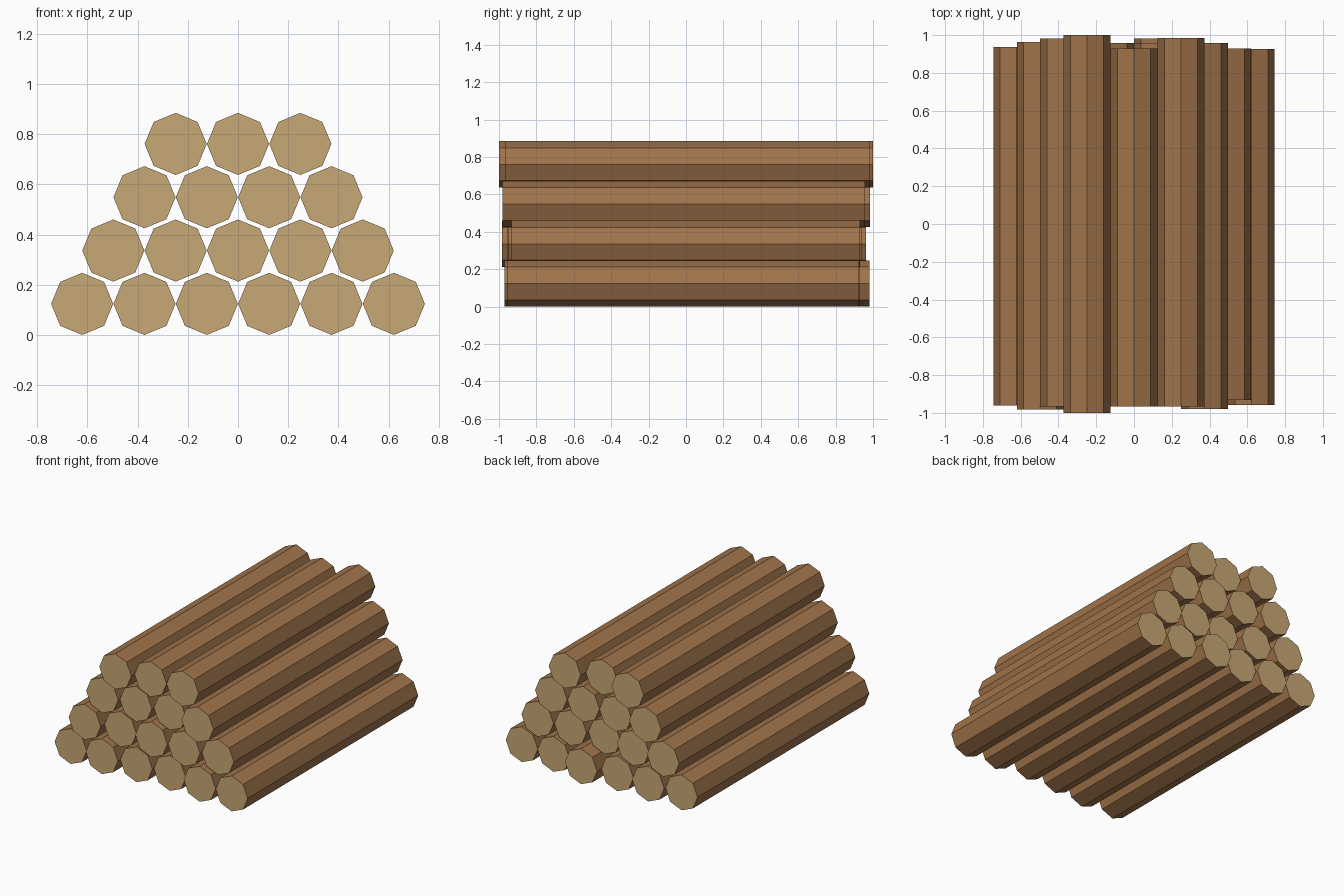
import bpy
import bmesh
import math

default = bpy.data.objects.get("Cube")
if default:
    bpy.data.objects.remove(default, do_unlink=True)


def make_material(name, rgb):
    mat = bpy.data.materials.new(name)
    mat.use_nodes = True
    color = (*rgb, 1.0)
    mat.diffuse_color = color
    bsdf = next(n for n in mat.node_tree.nodes if n.type == 'BSDF_PRINCIPLED')
    bsdf.inputs["Base Color"].default_value = color
    return mat


bark = make_material("brown bark", (0.352, 0.175, 0.069))
cut_wood = make_material("pale cut wood", (0.578, 0.392, 0.178))

SIDES = 8
RADIUS = 0.1237
SPACING = 0.2485   # between neighbours in a row
RISE = 0.2125      # between rows


def make_log(name, x, z, front, back):
    """Eight-sided log along y with a corner pointing straight up."""
    bm = bmesh.new()
    rings = []
    for y in (front, back):
        ring = []
        for i in range(SIDES):
            a = math.tau * i / SIDES
            ring.append(bm.verts.new((x + RADIUS * math.cos(a), y,
                                      z + RADIUS * math.sin(a))))
        rings.append(ring)
    near, far = rings
    for i in range(SIDES):
        j = (i + 1) % SIDES
        bm.faces.new((near[i], near[j], far[j], far[i]))
    # Sawn ends
    for ring in rings:
        bm.faces.new(ring).material_index = 1
    bmesh.ops.recalc_face_normals(bm, faces=bm.faces)
    mesh = bpy.data.meshes.new(name)
    bm.to_mesh(mesh)
    bm.free()
    mesh.materials.append(bark)
    mesh.materials.append(cut_wood)
    obj = bpy.data.objects.new(name, mesh)
    bpy.context.collection.objects.link(obj)


# Uneven (front, back) reach of each log, bottom row first, from -x to +x
rows = [
    [(.96, .937), (.971, .95), (.945, .936), (.93, .981), (.955, .93), (.957, .926)],
    [(.983, .963), (.943, .94), (.957, .90), (.95, .92), (.932, .93)],
    [(.967, .983), (.95, .957), (.93, .955), (.98, .957)],
    [(1, 1), (.966, .93), (.967, .984)],
]

for r, row in enumerate(rows):
    for c, (front, back) in enumerate(row):
        make_log(f"log_row_{r + 1}_{c + 1}", (c - (len(row) - 1) / 2) * SPACING,
                 RADIUS + r * RISE, -front, back)
